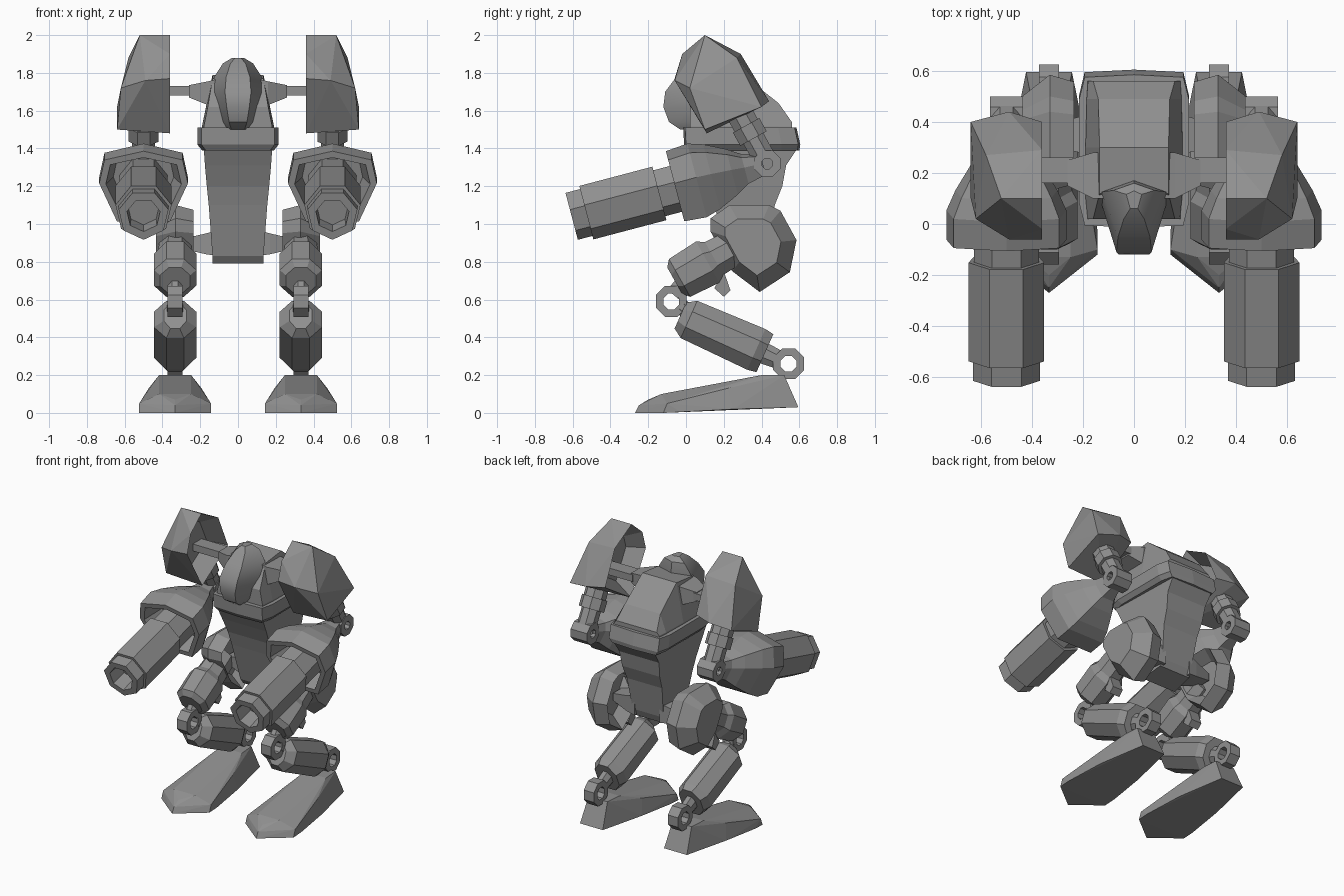
import bpy, bmesh, math
from mathutils import Vector

if "Cube" in bpy.data.objects:
    bpy.data.objects.remove(bpy.data.objects["Cube"])

grey = bpy.data.materials.new("armour_grey")
grey.diffuse_color = (0.28, 0.28, 0.28, 1)
grey.use_nodes = True
grey.node_tree.nodes["Principled BSDF"].inputs["Base Color"].default_value = grey.diffuse_color


def finish(name, bm, mirror=True):
    """Turn a bmesh into an object, optionally mirrored across x = 0."""
    bmesh.ops.recalc_face_normals(bm, faces=bm.faces)
    me = bpy.data.meshes.new(name)
    bm.to_mesh(me)
    bm.free()
    me.materials.append(grey)
    ob = bpy.data.objects.new(name, me)
    bpy.context.collection.objects.link(ob)
    if mirror:
        ob.modifiers.new("mirror", 'MIRROR').use_mirror_merge = False
    return ob


def loft(name, rings, mirror=True, closed=False):
    """Skin rings of equal point count; closed joins last ring to first."""
    bm = bmesh.new()
    vr = [[bm.verts.new(p) for p in r] for r in rings]
    n = len(vr[0])
    pairs = list(zip(vr, vr[1:])) + ([(vr[-1], vr[0])] if closed else [])
    for a, b in pairs:
        for i in range(n):
            j = (i + 1) % n
            bm.faces.new((a[i], a[j], b[j], b[i]))
    if not closed:
        bm.faces.new(vr[0])
        bm.faces.new(vr[-1])
    return finish(name, bm, mirror)


def hull(name, pts, recess=None):
    """Convex faceted shell; recess hollows the inward-facing side."""
    bm = bmesh.new()
    for p in pts:
        bm.verts.new(p)
    bmesh.ops.convex_hull(bm, input=bm.verts)
    bmesh.ops.dissolve_limit(bm, angle_limit=math.radians(2), verts=bm.verts, edges=bm.edges)
    bmesh.ops.recalc_face_normals(bm, faces=bm.faces)
    if recess:
        inner = [f for f in bm.faces if f.normal.x < -0.95]
        bmesh.ops.inset_region(bm, faces=inner, thickness=0.025)
        vs = list({v for f in inner for v in f.verts})
        mid = sum((v.co for v in vs), Vector()) / len(vs)
        for v in vs:
            v.co = mid + (v.co - mid) * .75 + Vector((recess, 0, 0))
    return finish(name, bm)


# eight-sided outline with flat top, half-size 1
k = math.tan(math.pi / 8)
OCT = [(k, 1), (1, k), (1, -k), (k, -1), (-k, -1), (-1, -k), (-1, k), (-k, 1)]
# seven-sided outline with flat top and a bottom corner, radius 1
HEPT = [(math.sin(math.pi * 2 / 7 * (i + .5)), math.cos(math.pi * 2 / 7 * (i + .5))) for i in range(7)]


def along(name, x, start, end, sections, outline=OCT):
    """Sections (distance, x half-size, normal half-size) swept along a line in the yz plane."""
    d = (Vector(end) - Vector(start)).normalized()
    rings = [[(x + u * rx, start[0] + d.x * s - d.y * v * rn, start[1] + d.y * s + d.x * v * rn)
              for u, v in outline] for s, rx, rn in sections]
    return loft(name, rings)


def hinge(name, x, y, z, r, hole, hw):
    """Eight-sided knuckle with a through hole along x."""
    def ring(px, rad):
        return [(px, y + rad * math.cos(math.pi / 4 * i + math.pi / 8),
                 z + rad * math.sin(math.pi / 4 * i + math.pi / 8)) for i in range(8)]
    return loft(name, [ring(x - hw, r), ring(x + hw, r), ring(x + hw, hole), ring(x - hw, hole)],
                closed=True)


def plan(z, hw, y0, y1, peak=0.01, cut=0.9):
    """Horizontal torso outline with chamfered, slightly peaked front and back."""
    c = hw * cut
    m = (y1 - y0) * 0.15
    half = [(c, y0), (hw, y0 + m), (hw, y1 - m), (c, y1)]
    pts = [(0, y0 - peak)] + half + [(0, y1 + peak)] + [(-x, y) for x, y in reversed(half)]
    return [(x, y, z) for x, y in pts]


# --- torso: hull sections run from chest to back ---
loft("upper_hull", [[(-.19, y, 1.45), (-w, y, 1.52), (-t, y, z), (t, y, z), (w, y, 1.52), (.19, y, 1.45)]
                    for y, w, t, z in [(.02, .18, .16, 1.62), (.12, .19, .135, 1.77), (.30, .19, .135, 1.79),
                                       (.49, .185, .14, 1.64), (.56, .18, .16, 1.54)]], mirror=False)
loft("waist_band", [plan(1.39, .19, .02, .59), plan(1.42, .215, .0, .595),
                    plan(1.51, .215, -.005, .575)], mirror=False)


def box_ring(hw, front, back):
    return [(-hw, *front), (hw, *front), (hw * .9, *back), (-hw * .9, *back)]


loft("lower_torso", [box_ring(.182, (.02, 1.41), (.59, 1.40)), box_ring(.175, (.07, 1.31), (.53, 1.31)),
                     box_ring(.165, (.12, 1.20), (.51, 1.20)), box_ring(.155, (.15, 1.10), (.47, 1.10)),
                     box_ring(.135, (.22, .83), (.43, .87)), box_ring(.135, (.25, .79), (.41, .82))],
     mirror=False)

# --- cockpit: five-sided pod, narrow at the nose ---
head = []
for z, hw, y0, y1 in [(1.50, .07, -.03, .10), (1.54, .095, -.09, .12), (1.62, .12, -.12, .15),
                      (1.70, .138, -.11, .17), (1.78, .125, -.05, .17), (1.85, .08, .02, .16),
                      (1.88, .03, .06, .13)]:
    ys = y0 + (y1 - y0) * .8
    head.append([(-hw * .5, y0, z), (hw * .5, y0, z), (hw, ys, z), (0, y1, z), (-hw, ys, z)])
cockpit = loft("cockpit", head, mirror=False)
bpy.context.view_layer.objects.active = cockpit
cockpit.select_set(True)
bpy.ops.object.shade_smooth_by_angle(angle=math.radians(35))


# --- shoulders ---
def xbox(x, y0, y1, z0, z1):
    return [(x, y0, z0), (x, y1, z0), (x, y1, z1), (x, y0, z1)]


loft("shoulder_bracket", [xbox(.10, .10, .28, 1.61, 1.77), xbox(.16, .10, .28, 1.63, 1.755),
                          xbox(.26, .15, .25, 1.67, 1.735)])
loft("shoulder_bar", [xbox(.24, .16, .26, 1.68, 1.73), xbox(.52, .16, .26, 1.68, 1.73)])
hull("shoulder_pod", [(.36, .10, 2), (.36, -.02, 1.9), (.36, -.06, 1.77), (.36, .11, 1.48),
                      (.36, .40, 1.66), (.36, .29, 1.9), (.52, .10, 2), (.49, -.06, 1.76),
                      (.49, .44, 1.65), (.62, .02, 1.72), (.64, .10, 1.5), (.64, .40, 1.62),
                      (.58, .27, 1.88)], recess=.11)

# --- arms ---
along("upper_arm", .5, (.27, 1.61), (.43, 1.32),
      [(0, .07, .07), (.10, .07, .07), (.10, .08, .08), (.18, .08, .08), (.18, .06, .06), (.29, .06, .06)])
hinge("elbow", .5, .43, 1.32, .075, .03, .065)

TIP, ELBOW = (-.607, 1.047), (.43, 1.32)
along("cannon_barrel", .5, TIP, ELBOW,
      [(.12, .085, .085), (0, .09, .09), (0, .135, .135), (.08, .135, .135), (.08, .152, .154),
       (.48, .152, .154), (.48, .13, .132), (.75, .13, .132)], HEPT)
COLLAR = [(0, 1), (.88, .76), (1, .12), (.6, -.92), (-.6, -.92), (-1, .12), (-.88, .76)]
along("forearm_armour", .5, TIP, ELBOW,
      [(.72, .16, .15), (.57, .20, .165), (.57, .235, .2), (.69, .235, .21), (.77, .20, .185),
       (.88, .135, .13), (.95, .08, .085), (1.05, .045, .06)], COLLAR)

# --- legs ---
LX = .333
loft("hip_bar", [xbox(.10, .26, .44, .83, .97), xbox(.17, .27, .43, .84, .95), xbox(.30, .30, .40, .87, .92)])
side = [(.13, 1.03), (.23, 1.10), (.44, 1.10), (.50, 1.07), (.585, .915), (.55, .745), (.39, .64),
        (.245, .75), (.13, .96)]
cy, cz = .35, .89
hull("thigh_armour",
     [(.235, cy + (y - cy) * .88, cz + (z - cz) * .88) for y, z in side]
     + [(.33, y, z) for y, z in side]
     + [(.435, cy + (y - cy) * .65, cz + (z - cz) * .65) for y, z in side], recess=.08)
along("upper_leg", LX, (-.06, .70), (.26, .88),
      [(0, .08, .08), (.03, .112, .115), (.20, .112, .125), (.24, .09, .10), (.42, .08, .09)])
along("knee_neck", LX, (-.06, .62), (.03, .73), [(0, .04, .05), (.15, .04, .05)])
hull("leg_piston", [(LX + sx, y, z) for sx in (-.04, .04)
                    for y, z in [(.15, .66), (.20, .615), (.235, .65), (.20, .75)]])
hinge("knee", LX, -.078, .59, .088, .045, .04)
along("knee_fork", LX, (-.03, .57), (.08, .47), [(0, .04, .04), (.12, .05, .05)])
along("shin", LX, (-.03, .515), (.42, .315),
      [(0, .06, .075), (.05, .112, .108), (.44, .112, .118), (.49, .085, .11)])
along("ankle_neck", LX, (.38, .33), (.54, .26), [(0, .04, .06), (.11, .04, .05)])
hinge("ankle", LX, .543, .26, .088, .045, .04)

# --- feet ---
foot = [(0, -.27, 0), (0, -.25, .04), (0, -.20, .07)]
for s in (-1, 1):
    foot += [(s * x, y, z) for x, y, z in
             [(.19, -.12, .0), (.19, -.03, .005), (.19, -.10, .05), (.17, .0, .07), (.085, -.13, .10),
              (.09, .595, .03), (.075, .52, .20), (.085, .40, .20), (.14, .22, .13), (.16, .25, .02)]]
hull("foot", [(LX + x, y, z) for x, y, z in foot])
